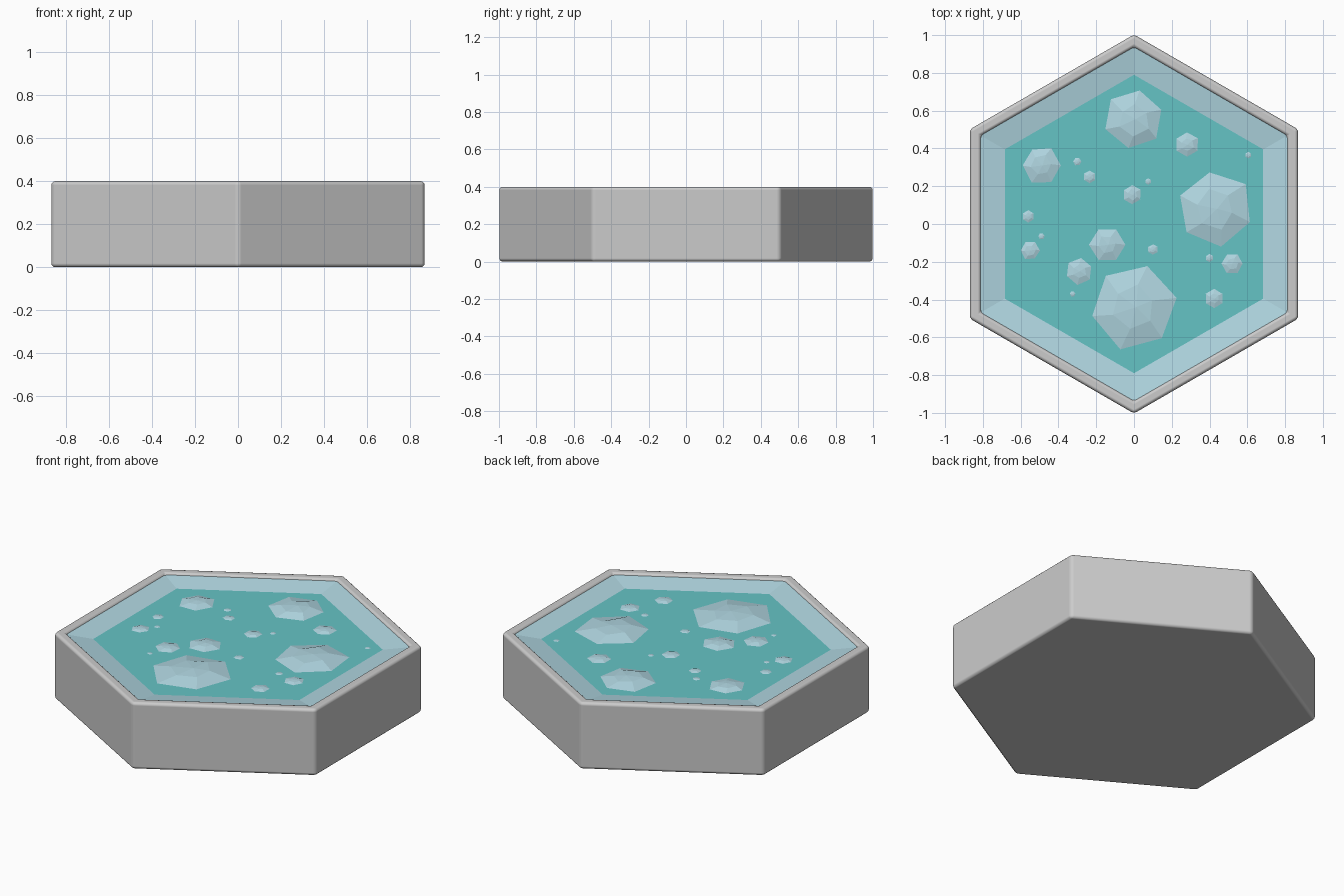
import bpy, bmesh, random
from math import sin, cos, radians

if "Cube" in bpy.data.objects:
    bpy.data.objects.remove(bpy.data.objects["Cube"])

random.seed(4)
WATER_Z = 0.367


def material(name, rgb):
    m = bpy.data.materials.new(name)
    m.diffuse_color = (*rgb, 1)
    m.use_nodes = True
    m.node_tree.nodes["Principled BSDF"].inputs["Base Color"].default_value = m.diffuse_color
    return m


def hex_ring(bm, r, z, turn=30, centre=(0, 0), jitter=0.0):
    ring = []
    for i in range(6):
        a = radians(turn + 60 * i)
        q = r * (1 + random.uniform(-jitter, jitter))
        ring.append(bm.verts.new((centre[0] + q * cos(a), centre[1] + q * sin(a), z)))
    return ring


def bridge(bm, a, b):
    for i in range(6):
        j = (i + 1) % 6
        bm.faces.new((a[i], a[j], b[j], b[i]))


def finish(bm, name, mat=None):
    bmesh.ops.recalc_face_normals(bm, faces=bm.faces)
    me = bpy.data.meshes.new(name)
    bm.to_mesh(me)
    bm.free()
    ob = bpy.data.objects.new(name, me)
    bpy.context.collection.objects.link(ob)
    if mat:
        me.materials.append(mat)
    return ob


ice = material("ice", (0.44, 0.68, 0.76))
teal = material("water", (0.13, 0.55, 0.56))

# Hexagonal stone basin with rounded edges
bm = bmesh.new()
rings = [hex_ring(bm, r, z) for r, z in
         [(1.003, 0), (1.003, 0.4), (0.935, 0.4), (0.935, 0.32)]]
for a, b in zip(rings, rings[1:]):
    bridge(bm, a, b)
bm.faces.new(rings[0])
bm.faces.new(rings[-1])
basin = finish(bm, "basin")
bev = basin.modifiers.new("rounded_edges", 'BEVEL')
bev.width = 0.018
bev.segments = 3
bev.harden_normals = True
bpy.context.view_layer.objects.active = basin
basin.select_set(True)
bpy.ops.object.shade_smooth_by_angle(angle=radians(40))

# Sloping ice shelf around the water
bm = bmesh.new()
bridge(bm, hex_ring(bm, 0.937, 0.388), hex_ring(bm, 0.79, WATER_Z))
finish(bm, "ice_shelf", ice)

# Water surface
bm = bmesh.new()
bm.faces.new(hex_ring(bm, 0.79, WATER_Z))
finish(bm, "water", teal)

# Floating ice chunks: x, y, radius, turn
chunks = [
    (0, -.44, .235, 12), (.43, .08, .205, 39), (0, .555, .163, 19),
    (-.49, .31, .105, 0), (-.14, -.11, .1, 0), (.28, .42, .07, 30),
    (-.29, -.25, .075, 22), (-.01, .155, .055, 30), (-.235, .25, .037, 30),
    (-.30, .33, .025, 0), (-.56, .04, .036, 30), (-.55, -.14, .055, 0),
    (-.49, -.065, .02, 0), (.075, .225, .02, 30), (.605, .365, .02, 30),
    (.10, -.135, .032, 30), (.40, -.18, .025, 30), (.52, -.21, .06, 0),
    (.425, -.395, .055, 30), (-.325, -.37, .018, 0),
]
bm = bmesh.new()
for x, y, r, turn in chunks:
    h = min(0.15 * r, 0.029)
    base = hex_ring(bm, r, WATER_Z - 0.001, turn, (x, y), 0.04)
    mid = hex_ring(bm, r * 0.5, WATER_Z + h * 0.75, turn + 8, (x, y), 0.15)
    bridge(bm, base, mid)
    top = bm.verts.new((x + r * 0.05, y, WATER_Z + h))
    for i in range(6):
        bm.faces.new((mid[i], mid[(i + 1) % 6], top))
    bm.faces.new(base)
finish(bm, "ice_chunks", ice)
